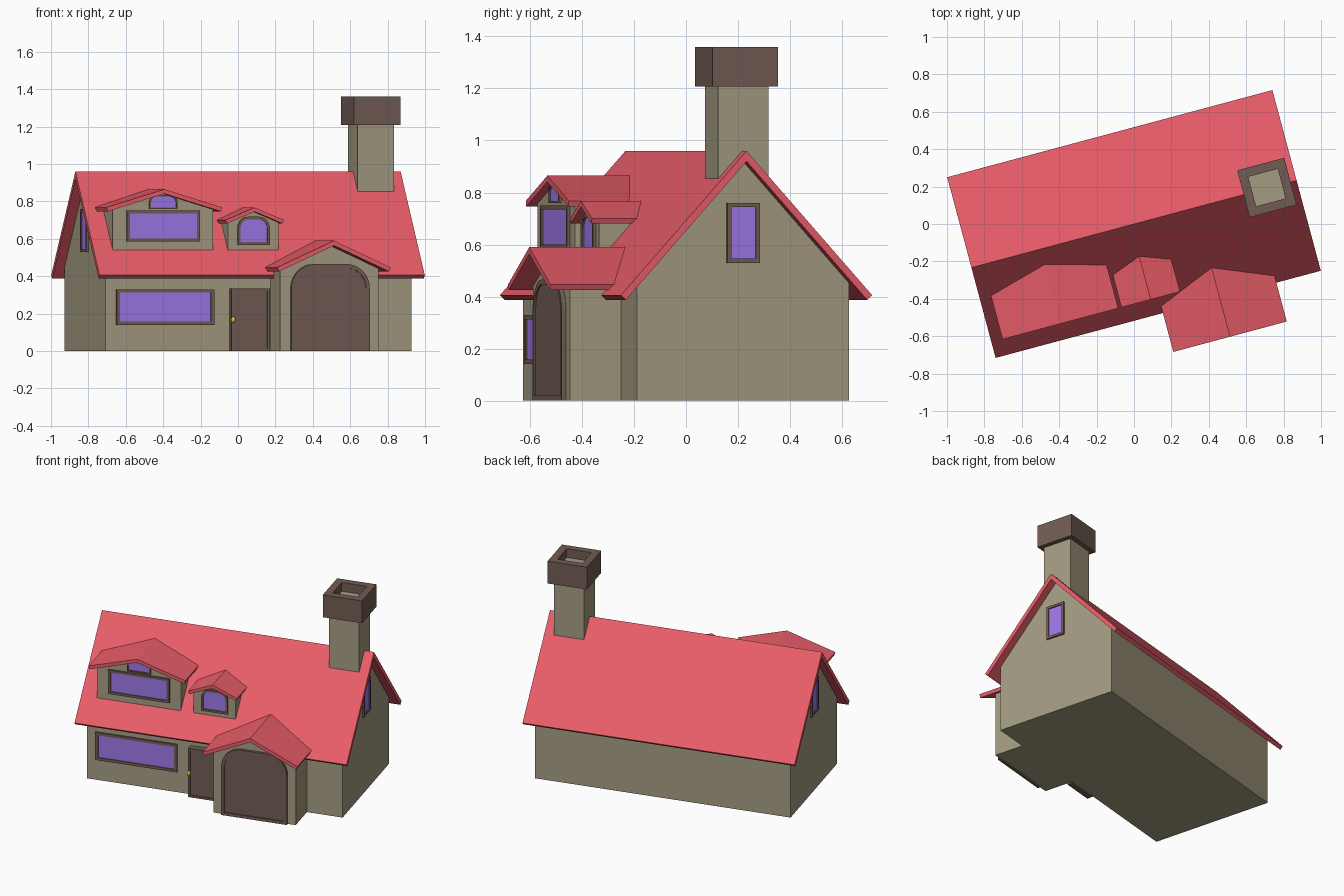
import bpy, bmesh
from math import pi, sin, cos, radians, hypot
from mathutils import Matrix

if "Cube" in bpy.data.objects:
    bpy.data.objects.remove(bpy.data.objects["Cube"])

TURN = Matrix.Rotation(radians(15), 4, 'Z')   # the house stands at an angle
RIDGE, SLOPE = 0.96, 1.11                     # main roof ridge height and pitch


def material(name, r, g, b):
    m = bpy.data.materials.new(name)
    m.diffuse_color = (r, g, b, 1)
    m.use_nodes = True
    m.node_tree.nodes["Principled BSDF"].inputs["Base Color"].default_value = m.diffuse_color
    return m


RED = material("roof_red", 0.81, 0.11, 0.14)
WALL = material("wall_tan", 0.37, 0.328, 0.22)
BROWN = material("trim_brown", 0.165, 0.107, 0.087)
GLASS = material("window_violet", 0.34, 0.19, 0.80)
BRASS = material("brass", 0.75, 0.52, 0.01)


def finish(name, bm, mat, local=Matrix()):
    bmesh.ops.recalc_face_normals(bm, faces=bm.faces)
    me = bpy.data.meshes.new(name)
    bm.to_mesh(me)
    bm.free()
    me.materials.append(mat)
    ob = bpy.data.objects.new(name, me)
    bpy.context.collection.objects.link(ob)
    ob.matrix_world = TURN @ local
    return ob


def bridge(bm, a, b):
    n = len(a)
    for i in range(n):
        j = (i + 1) % n
        bm.faces.new((a[i], a[j], b[j], b[i]))


def prism(name, profile, front, back, mat, local=Matrix()):
    """Extrude an (x, z) profile from y=front to y=back(z)."""
    bm = bmesh.new()
    f = [bm.verts.new((x, front, z)) for x, z in profile]
    b = [bm.verts.new((x, back(z), z)) for x, z in profile]
    bm.faces.new(f)
    bm.faces.new(b)
    bridge(bm, f, b)
    return finish(name, bm, mat, local)


def ring(name, outer, inner, y0, y1, mat, local=Matrix()):
    """Hollow frame between two (x, z) outlines."""
    bm = bmesh.new()
    loops = [[bm.verts.new((x, y, z)) for x, z in o]
             for o, y in ((outer, y0), (outer, y1), (inner, y1), (inner, y0))]
    for i in range(4):
        bridge(bm, loops[i], loops[(i + 1) % 4])
    return finish(name, bm, mat, local)


def into_main_roof(z):
    return -(RIDGE - z) / SLOPE + 0.01


def gable_roof(name, cx, half, ridge, eave, thick, front, back, local=Matrix()):
    """Bent roof slab with square-cut eaves; thick is measured vertically."""
    rise = ridge - eave
    run = hypot(half, rise)
    t = thick * half / run
    dx, dz = t * rise / run, t * half / run
    prof = [(cx, ridge), (cx + half, eave), (cx + half - dx, eave - dz),
            (cx, ridge - thick),
            (cx - half + dx, eave - dz), (cx - half, eave)]
    return prism(name, prof, front, back, RED, local)


def gable_wall(name, cx, half, base, shoulder, peak, front, back, local=Matrix()):
    prof = [(cx - half, base), (cx + half, base), (cx + half, shoulder),
            (cx, peak), (cx - half, shoulder)]
    return prism(name, prof, front, back, WALL, local)


def outline(cx, half, z0, z1, r):
    """Rectangle whose top corners are rounded by r."""
    pts = [(cx - half, z0), (cx + half, z0)]
    if r <= 0:
        return pts + [(cx + half, z1), (cx - half, z1)]
    n = 8
    for side, start in ((1, 0), (-1, pi / 2)):
        for i in range(n + 1):
            a = start + pi / 2 * i / n
            pts.append((cx + side * (half - r) + r * cos(a), z1 - r + r * sin(a)))
    return pts


def opening(name, cx, half, z0, z1, face, mat, r=0, trim=0.02, depth=0.011, local=Matrix()):
    """Framed window or door standing proud of the wall at y=face."""
    inner = outline(cx, half - trim, z0 + trim, z1 - trim, max(r - trim, 0))
    ring(name + "_frame", outline(cx, half, z0, z1, r), inner,
         face + 0.01, face - depth, BROWN, local)
    prism(name + "_panel", inner, face - depth + 0.007, lambda z: face + 0.01, mat, local)


# main body and roof: profile across the house, extruded along its length
ALONG = Matrix.Rotation(pi / 2, 4, 'Z')
gable_wall("main_walls", 0, 0.422, 0, 0.453, 0.922, -0.846, lambda z: 0.846, ALONG)
gable_roof("main_roof", 0, 0.5, RIDGE, 0.405, 0.04, -0.9, lambda z: 0.9, ALONG)

# gable windows at both ends
for name, turn in (("right_gable_window", pi / 2), ("left_gable_window", -pi / 2)):
    opening(name, 0, 0.065, 0.53, 0.76, -0.846, GLASS, trim=0.016,
            local=Matrix.Rotation(turn, 4, 'Z'))

# garage porch
gable_wall("porch_walls", 0.338, 0.272, 0, 0.44, 0.566, -0.626,
           lambda z: max(-0.415, into_main_roof(z)))
gable_roof("porch_roof", 0.34, 0.314, 0.59, 0.447, 0.026, -0.715, into_main_roof)
opening("garage_door", 0.34, 0.217, 0, 0.465, -0.626, BROWN, r=0.13, depth=0.018)

# dormers
gable_wall("wide_dormer_walls", -0.518, 0.277, 0.54, 0.76, 0.845, -0.378, into_main_roof)
gable_roof("wide_dormer_roof", -0.518, 0.32, 0.865, 0.768, 0.024, -0.413, into_main_roof)
opening("wide_dormer_window", -0.516, 0.202, 0.585, 0.75, -0.378, GLASS, trim=0.016)
opening("wide_dormer_top_window", -0.516, 0.078, 0.76, 0.833, -0.378, GLASS,
        r=0.04, trim=0.008)
gable_wall("small_dormer_walls", -0.018, 0.14, 0.54, 0.69, 0.75, -0.378, into_main_roof)
gable_roof("small_dormer_roof", -0.018, 0.162, 0.767, 0.7, 0.022, -0.413, into_main_roof)
opening("small_dormer_window", -0.016, 0.088, 0.568, 0.718, -0.378, GLASS,
        r=0.06, trim=0.014)

# ground floor window and front door
opening("front_window", -0.517, 0.27, 0.14, 0.33, -0.422, GLASS, trim=0.018)
opening("front_door", -0.054, 0.106, 0, 0.335, -0.422, BROWN, trim=0.014, depth=0.045)
bm = bmesh.new()
bmesh.ops.create_uvsphere(bm, u_segments=12, v_segments=8, radius=0.012)
finish("door_knob", bm, BRASS,
       Matrix.Translation((-0.153, -0.474, 0.167)) @ Matrix.Diagonal((1, 1, 1.4, 1)))


# chimney stack and hollow cap
def square(h, z):
    x, y = 0.737, 0.004
    return [(x - h, y - h, z), (x + h, y - h, z), (x + h, y + h, z), (x - h, y + h, z)]


def tube(name, loops, mat, cap):
    bm = bmesh.new()
    vs = [[bm.verts.new(p) for p in square(h, z)] for h, z in loops]
    for a, b in zip(vs, vs[1:]):
        bridge(bm, a, b)
    if cap:
        bm.faces.new(vs[0])
        bm.faces.new(vs[-1])
    else:
        bridge(bm, vs[-1], vs[0])
    finish(name, bm, mat)


tube("chimney_stack", [(0.1, 0.8), (0.1, 1.3)], WALL, True)
tube("chimney_cap", [(0.13, 1.207), (0.13, 1.36), (0.082, 1.36), (0.082, 1.207)], BROWN, False)
